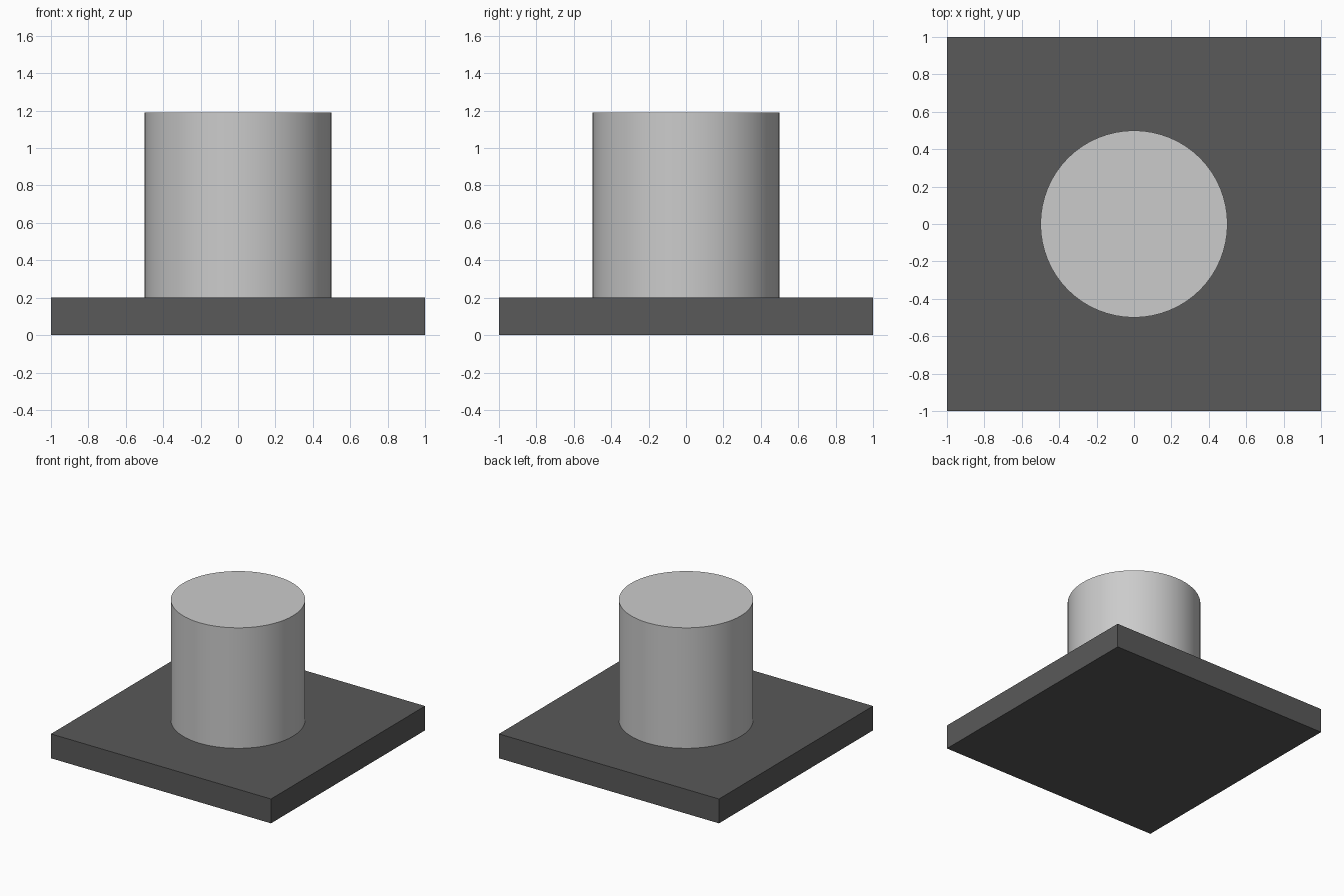
import bpy

if "Cube" in bpy.data.objects:
    bpy.data.objects.remove(bpy.data.objects["Cube"])

# Square base plate
bpy.ops.mesh.primitive_cube_add(size=1, location=(0, 0, 0.1))
base = bpy.context.object
base.name = "base_plate"
base.scale = (2, 2, 0.2)
dark = bpy.data.materials.new("dark_grey")
dark.diffuse_color = (0.1, 0.1, 0.1, 1)
dark.use_nodes = True
dark.node_tree.nodes["Principled BSDF"].inputs["Base Color"].default_value = dark.diffuse_color
base.data.materials.append(dark)

# Round post, sunk slightly into the plate
bpy.ops.mesh.primitive_cylinder_add(vertices=64, radius=0.5, depth=1.0, location=(0, 0, 0.69))
post = bpy.context.object
post.name = "round_post"
bpy.ops.object.shade_smooth_by_angle()
